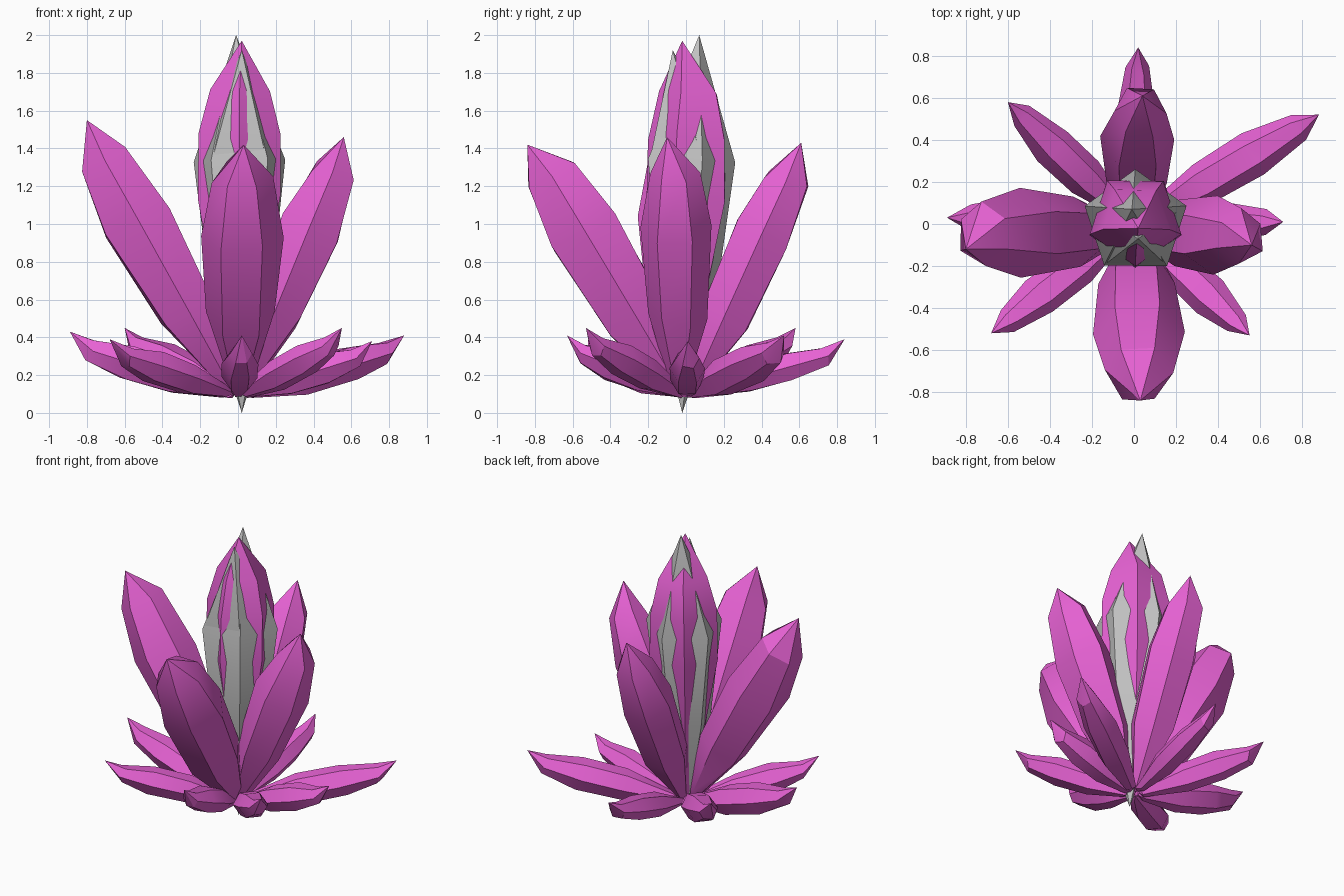
import bpy, bmesh, math, random
from mathutils import Vector

if "Cube" in bpy.data.objects:
    bpy.data.objects.remove(bpy.data.objects["Cube"])

random.seed(4)


def material(name, rgb):
    m = bpy.data.materials.new(name)
    m.diffuse_color = (*rgb, 1)
    m.use_nodes = True
    m.node_tree.nodes["Principled BSDF"].inputs["Base Color"].default_value = m.diffuse_color
    return m


MAGENTA = material("magenta crystal", (0.80, 0.122, 0.66))
GREY = material("grey crystal", (0.55, 0.55, 0.55))


def crystal(name, base, aim, tip, radius, profile, sides=6, phase=0.0,
            jitter=0.06, mat=MAGENTA, squash=1.0):
    """Faceted shard: rings along base->aim, closed by a free tip and a root point."""
    base, aim, tip = Vector(base), Vector(aim), Vector(tip)
    axis = aim - base
    d = axis.normalized()
    ref = Vector((0, 0, 1)) if abs(d.z) < 0.98 else Vector((0, 1, 0))
    side = d.cross(ref).normalized()
    up = side.cross(d).normalized()
    bm = bmesh.new()
    rings = []
    for t, r in profile:
        ring = []
        for i in range(sides):
            a = phase + math.tau * i / sides
            k = radius * r * (1 + random.uniform(-jitter, jitter))
            s = t + random.uniform(-jitter, jitter) * 0.4
            ring.append(bm.verts.new(base + axis * s
                        + up * (math.cos(a) * k * squash) + side * (math.sin(a) * k)))
        rings.append(ring)
    root, top = bm.verts.new(base), bm.verts.new(tip)
    for i in range(sides):
        j = (i + 1) % sides
        for lo, hi in zip(rings, rings[1:]):
            bm.faces.new((lo[i], lo[j], hi[j], hi[i]))
        bm.faces.new((root, rings[0][j], rings[0][i]))
        bm.faces.new((top, rings[-1][i], rings[-1][j]))
    bmesh.ops.recalc_face_normals(bm, faces=bm.faces)
    me = bpy.data.meshes.new(name)
    bm.to_mesh(me)
    bm.free()
    me.materials.append(mat)
    ob = bpy.data.objects.new(name, me)
    bpy.context.collection.objects.link(ob)
    bpy.ops.object.select_all(action='DESELECT')
    ob.select_set(True)
    bpy.context.view_layer.objects.active = ob
    bpy.ops.object.shade_smooth_by_angle(angle=math.radians(30))
    return ob


# central spire: counter-rotated five-sided shards that pierce each other
crystal("central_spire", (0, 0, 0.08), (0.01, 0.03, 1.97), (0.02, -0.02, 1.97), 0.24,
        [(0.05, 0.15), (0.32, 0.58), (0.56, 0.95), (0.73, 0.93), (0.86, 0.70)],
        sides=5, phase=math.pi, jitter=0.03)
CORE = [(0.08, 0.2), (0.34, 0.68), (0.68, 1.0)]
for name, tip, r in [("grey_core_back", (-0.01, 0.07, 2.0), 0.255),
                     ("grey_core_front", (0.02, -0.07, 1.92), 0.25)]:
    crystal(name, (0.02, -0.02, 0.0), (0, 0.02, 1.96), tip, r, CORE,
            sides=5, jitter=0.01, mat=GREY)

# four large leaning shards: base, aim, tip, radius
BIG = [(0.03, 0.2), (0.32, 0.84), (0.66, 1.0), (0.88, 0.72)]
for name, base, aim, tip, r in [
    ("left_shard", (-0.02, -0.03, 0.1), (-0.80, -0.05, 1.50), (-0.80, -0.12, 1.55), 0.205),
    ("right_shard", (0.02, -0.04, 0.1), (0.57, -0.06, 1.43), (0.56, -0.10, 1.46), 0.18),
    ("front_shard", (0.01, -0.02, 0.1), (0.02, -0.80, 1.40), (0.03, -0.84, 1.42), 0.22),
    ("back_shard", (0.01, 0.02, 0.1), (0.03, 0.60, 1.37), (0.04, 0.61, 1.43), 0.175),
]:
    crystal(name, base, aim, tip, r, BIG, phase=math.pi / 6)

# low ring of small shards: tip and radius
LOW = [(0.04, 0.35), (0.36, 0.95), (0.66, 1.0), (0.90, 0.62)]
for name, tip, r in [
    ("low_back_right", (0.88, 0.52, 0.41), 0.11),
    ("low_back_left", (-0.60, 0.58, 0.45), 0.10),
    ("low_front_left", (-0.68, -0.52, 0.39), 0.095),
    ("low_front_right", (0.55, -0.53, 0.45), 0.095),
    ("low_back", (0.02, 0.84, 0.39), 0.09),
    ("low_left", (-0.89, 0.03, 0.43), 0.11),
    ("low_right", (0.71, 0.01, 0.38), 0.095),
    ("low_front", (0.02, -0.63, 0.41), 0.095),
]:
    t = Vector(tip)
    crystal(name, (t.x * 0.04, t.y * 0.04, 0.10), t * 0.97 - Vector((0, 0, 0.06)), t, r, LOW,
            phase=math.pi / 6, squash=0.95)
